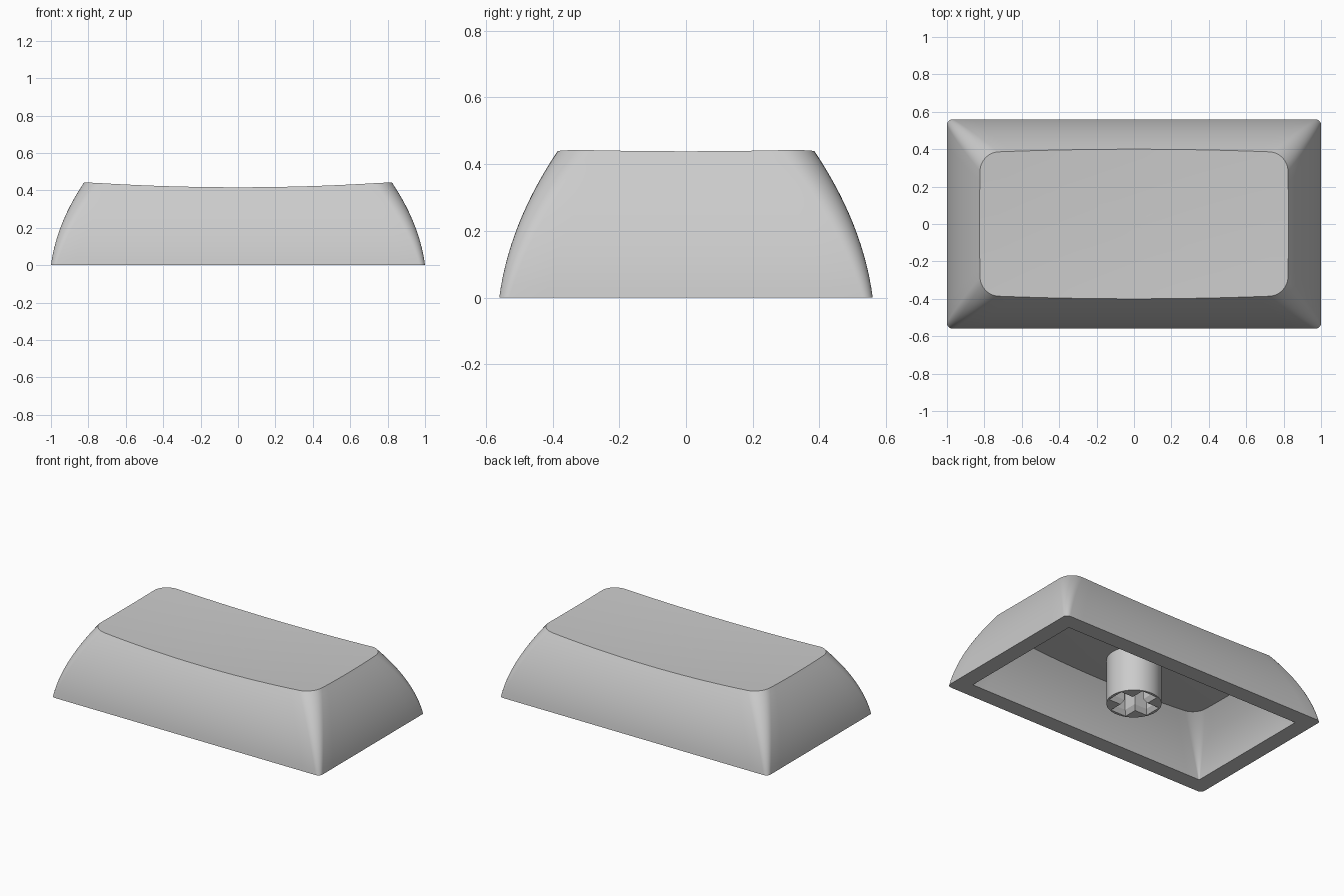
import bpy, bmesh, math

default = bpy.data.objects.get("Cube")
if default:
    bpy.data.objects.remove(default, do_unlink=True)

HALF_X, HALF_Y = 1.0, 0.56
FULL_HEIGHT, WALL = 0.5, 0.11
LAYERS, ARC, LONG_SIDE, SHORT_SIDE, TOP_RINGS = 14, 8, 20, 10, 8

# Single grey plastic
GREY = (0.6, 0.6, 0.6, 1)
plastic = bpy.data.materials.new("grey plastic")
plastic.use_nodes = True
plastic.diffuse_color = GREY
plastic.node_tree.nodes["Principled BSDF"].inputs["Base Color"].default_value = GREY


def finish(bm, name):
    bmesh.ops.recalc_face_normals(bm, faces=bm.faces)
    mesh = bpy.data.meshes.new(name)
    bm.to_mesh(mesh)
    bm.free()
    mesh.materials.append(plastic)
    obj = bpy.data.objects.new(name, mesh)
    bpy.context.collection.objects.link(obj)
    bpy.ops.object.select_all(action="DESELECT")
    obj.select_set(True)
    bpy.context.view_layer.objects.active = obj
    bpy.ops.object.shade_smooth_by_angle(angle=math.radians(30))


def bridge(bm, low, high):
    """Quads between two closed rings of equal length."""
    for i in range(len(low)):
        j = (i + 1) % len(low)
        bm.faces.new((low[i], low[j], high[j], high[i]))


def dish(x, y):
    """Height of the shallow spherical scoop in the top."""
    return 0.41 + 0.042 * (x * x + y * y)


def outline(z, wall, r0, r1):
    """Rounded rectangle at height z, counterclockwise from the front left.
    The whole side curve is compressed into the height left by the wall."""
    z *= FULL_HEIGHT / (FULL_HEIGHT - wall)
    inset = 0.13 * z + 0.61 * z * z + wall
    hx, hy = HALF_X - inset, HALF_Y - inset
    r = r0 + (r1 - r0) * z / 0.44
    corner = [(hx - r + r * math.sin(a), -hy + r - r * math.cos(a))
              for a in (math.pi / 2 * i / ARC for i in range(ARC + 1))]
    front = [((hx - r) * (2 * i / LONG_SIDE - 1), -hy) for i in range(1, LONG_SIDE)]
    side = [(hx, (hy - r) * (2 * i / SHORT_SIDE - 1)) for i in range(1, SHORT_SIDE)]
    half = front + corner + side + [(x, -y) for x, y in reversed(corner)]
    return half + [(-x, -y) for x, y in half]


def skin(bm, wall, r0, r1):
    """Curved walls closed by a dished top; returns the open bottom ring."""
    count = len(outline(0, wall, r0, r1))
    rings = []
    for k in range(LAYERS + 1):
        ring = []
        for i in range(count):
            z = 0.42 * k / LAYERS
            for _ in range(5):
                x, y = outline(z, wall, r0, r1)[i]
                z = (dish(x, y) - wall) * k / LAYERS
            ring.append(bm.verts.new((x, y, z)))
        rings.append(ring)
    edge = [v.co.copy() for v in rings[-1]]
    for k in range(TOP_RINGS - 1, 0, -1):
        s = k / TOP_RINGS
        rings.append([bm.verts.new((p.x * s, p.y * s, dish(p.x * s, p.y * s) - wall))
                      for p in edge])
    for low, high in zip(rings, rings[1:]):
        bridge(bm, low, high)
    centre = bm.verts.new((0, 0, dish(0, 0) - wall))
    last = rings[-1]
    for i in range(count):
        bm.faces.new((last[i], last[(i + 1) % count], centre))
    return rings[0]


# Hollow shell: outer skin, inner cavity and flat bottom rim
bm = bmesh.new()
outer = skin(bm, 0, 0.03, 0.1)
inner = skin(bm, WALL, 0.006, 0.09)
bridge(bm, outer, inner)
finish(bm, "cap_shell")


def ring(bm, points, z):
    return [bm.verts.new((x, y, z)) for x, y in points]


def cross(arm, w):
    """Plus-shaped outline."""
    return [(c * x - s * y, s * x + c * y)
            for c, s in ((1, 0), (0, 1), (-1, 0), (0, -1))
            for x, y in ((arm, -w), (arm, w), (w, w))]


# Round mounting stem with a cross-shaped socket and bevelled mouth
bm = bmesh.new()
circle = [(0.166 * math.cos(a), 0.166 * math.sin(a))
          for a in (math.tau * i / 48 for i in range(48))]
stem = [ring(bm, circle, z) for z in (0, 0.302)]
socket = [ring(bm, cross(arm, w), z)
          for arm, w, z in ((0.148, 0.058, 0), (0.13, 0.04, 0.03), (0.13, 0.04, 0.3))]
for rings in (stem, socket):
    for low, high in zip(rings, rings[1:]):
        bridge(bm, low, high)
rim = [bm.edges.get((v, loop[i - 1]))
       for loop in (stem[0], socket[0]) for i, v in enumerate(loop)]
bmesh.ops.triangle_fill(bm, use_beauty=True, edges=rim)
finish(bm, "mounting_stem")
